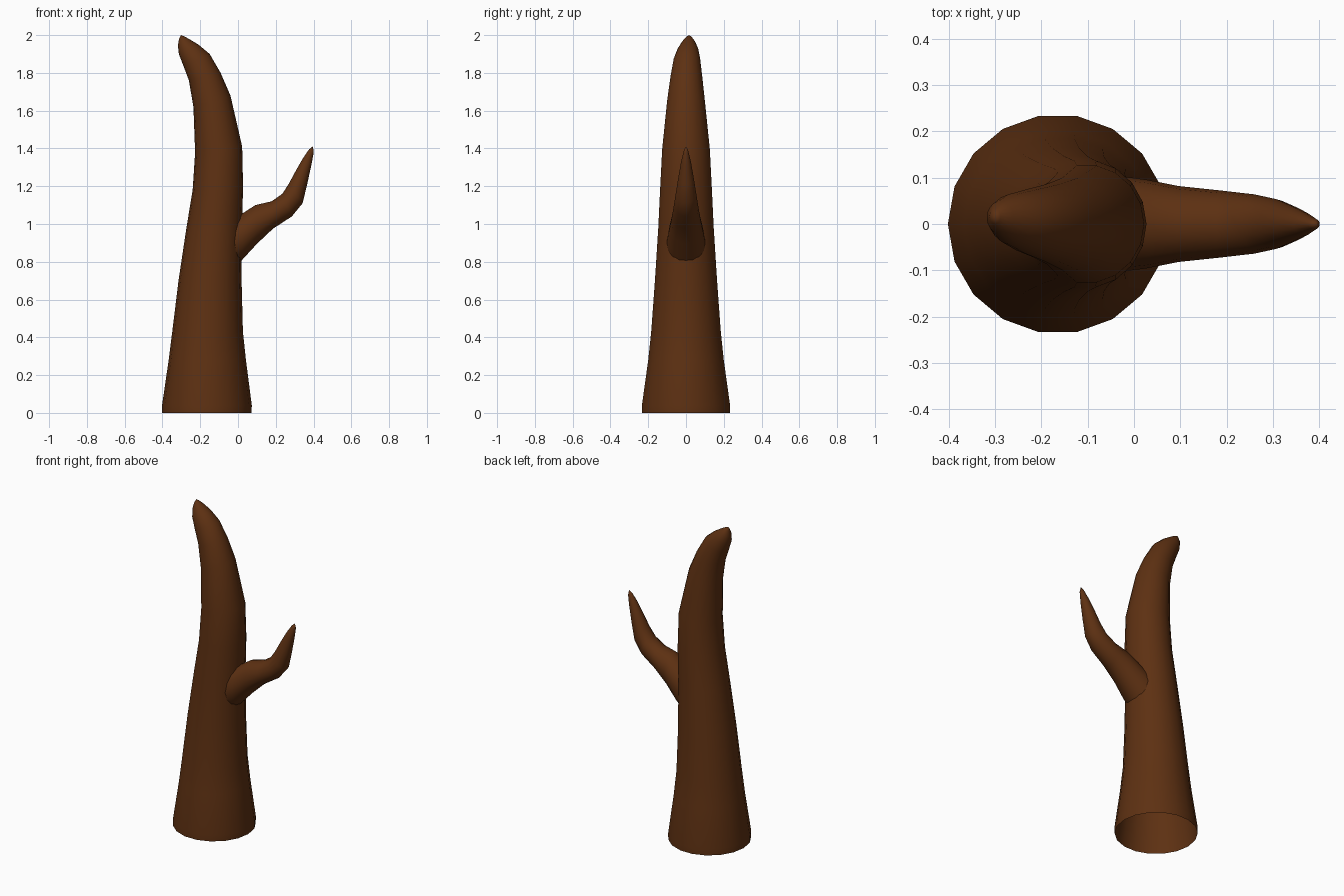
import bpy, bmesh
from math import cos, sin, pi

bark = bpy.data.materials.new("bark")
bark.diffuse_color = (0.11, 0.03, 0.006, 1)


def limb(name, rings, tip, sides):
    """Loft of tilted elliptical rings: (left x, left z, right x, right z, half depth, y)."""
    bm = bmesh.new()
    prev = None
    for x1, z1, x2, z2, d, y in rings:
        cx, cz, hx, hz = (x1 + x2) / 2, (z1 + z2) / 2, (x2 - x1) / 2, (z2 - z1) / 2
        ring = []
        for i in range(sides):
            a = 2 * pi * i / sides
            ring.append(bm.verts.new((cx + hx * cos(a), y + d * sin(a), cz + hz * cos(a))))
        if prev:
            for i in range(sides):
                j = (i + 1) % sides
                bm.faces.new((prev[i], prev[j], ring[j], ring[i]))
        prev = ring
    end = bm.verts.new(tip)
    for i in range(sides):
        bm.faces.new((prev[i], prev[(i + 1) % sides], end))
    for f in bm.faces:
        f.smooth = True
    mesh = bpy.data.meshes.new(name)
    bm.to_mesh(mesh)
    bm.free()
    mesh.materials.append(bark)
    obj = bpy.data.objects.new(name, mesh)
    bpy.context.collection.objects.link(obj)
    return obj


# Tapering, hooked trunk, open at the bottom
limb("trunk", [
    (-0.402, 0.00, 0.072, 0.00, 0.237, 0),
    (-0.402, 0.04, 0.073, 0.04, 0.237, 0),
    (-0.367, 0.28, 0.042, 0.28, 0.203, 0),
    (-0.348, 0.43, 0.026, 0.43, 0.187, 0),
    (-0.315, 0.70, 0.019, 0.70, 0.167, 0),
    (-0.273, 0.98, 0.020, 0.98, 0.149, 0),
    (-0.240, 1.18, 0.027, 1.19, 0.139, 0),
    (-0.227, 1.38, 0.022, 1.41, 0.128, 0),
    (-0.236, 1.62, -0.040, 1.68, 0.101, 0),
    (-0.260, 1.76, -0.092, 1.80, 0.085, 0.002),
    (-0.290, 1.84, -0.150, 1.90, 0.071, 0.005),
    (-0.313, 1.90, -0.210, 1.95, 0.055, 0.010),
    (-0.318, 1.945, -0.260, 1.98, 0.035, 0.014),
    (-0.312, 1.98, -0.288, 1.995, 0.016, 0.016),
], (-0.302, 0.016, 2.0), 18)

# Bent side branch, its root sunk into the trunk
limb("branch", [
    (-0.070, 1.00, -0.030, 0.76, 0.106, 0),
    (0.030, 1.06, 0.022, 0.81, 0.096, 0),
    (0.092, 1.10, 0.100, 0.895, 0.082, 0),
    (0.178, 1.12, 0.185, 0.975, 0.073, 0),
    (0.235, 1.16, 0.285, 1.04, 0.064, 0),
    (0.270, 1.215, 0.342, 1.11, 0.054, 0),
    (0.305, 1.28, 0.366, 1.21, 0.041, 0),
    (0.345, 1.35, 0.388, 1.31, 0.026, 0),
    (0.376, 1.395, 0.401, 1.38, 0.012, 0),
], (0.396, 0, 1.411), 16)

for o in bpy.context.collection.objects:
    bm = bmesh.new()
    bm.from_mesh(o.data)
    bmesh.ops.recalc_face_normals(bm, faces=bm.faces)
    bm.to_mesh(o.data)
    bm.free()
